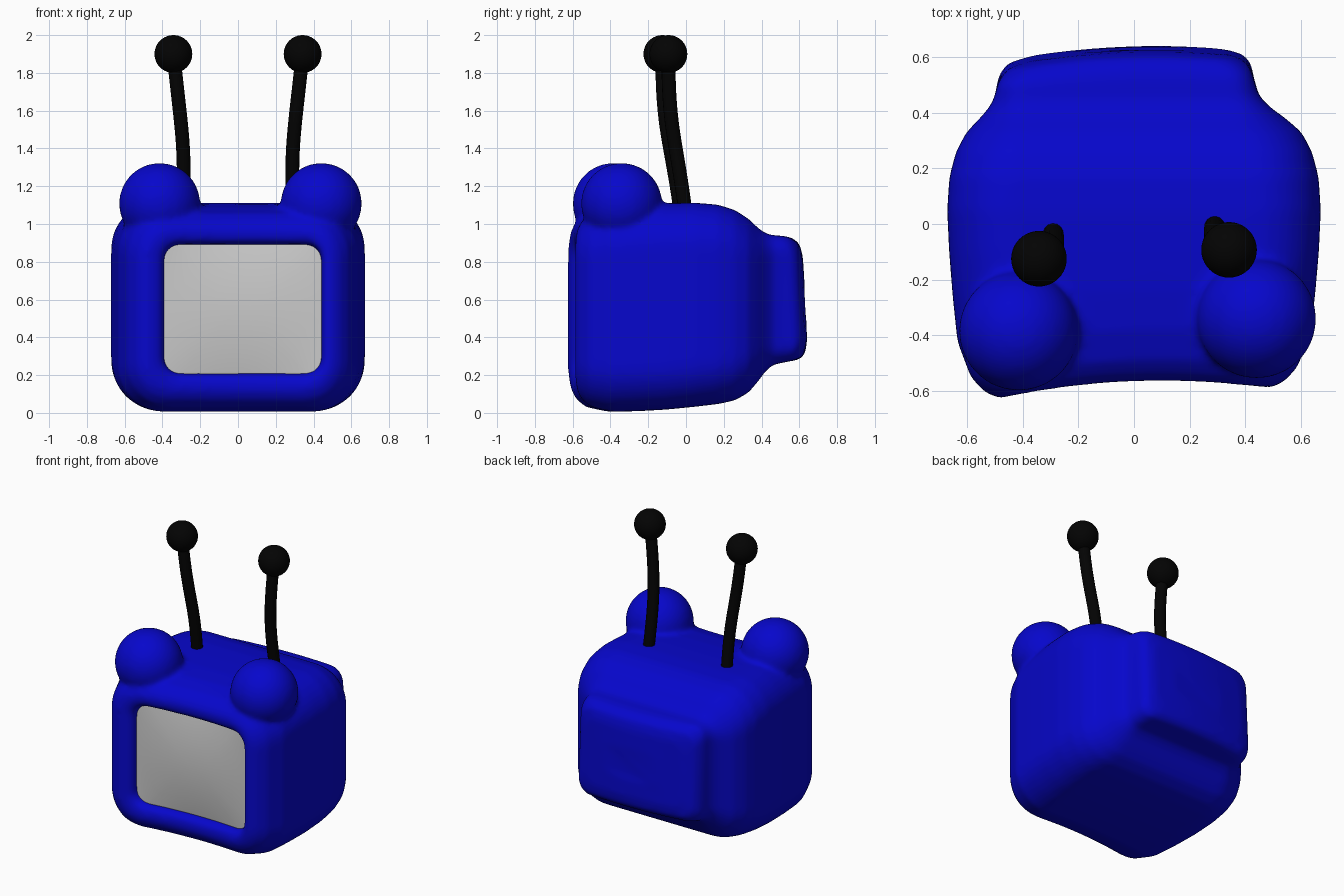
import bpy, bmesh, math

if "Cube" in bpy.data.objects:
    bpy.data.objects.remove(bpy.data.objects["Cube"])


def material(name, rgb):
    m = bpy.data.materials.new(name)
    m.diffuse_color = (*rgb, 1)
    m.use_nodes = True
    m.node_tree.nodes["Principled BSDF"].inputs["Base Color"].default_value = m.diffuse_color
    return m


BLUE = material("blue", (0.002, 0.002, 0.6))
BLACK = material("black", (0.001, 0.001, 0.001))


def warp(x, y, z):
    """Bow the front inward, bow and lean the back face."""
    if y < 0:
        xc = max(-0.48, min(0.48, x))
        y -= 0.185 * (xc - 0.1) ** 2 * min(1, max(0, (-y - 0.1) / 0.4))
    if y > 0.5:
        y += (0.02 - 0.17 * (x - 0.08) ** 2 - 0.05 * (z - 0.6)) * min(1, (y - 0.5) / 0.06)
    return x, y, z


def ring(bm, y, cx, hw, z0, z1, r, n=8, m=8):
    """Rounded rectangle of vertices in the xz plane."""
    cz, hh = (z0 + z1) / 2, (z1 - z0) / 2
    r = min(r, hw, hh)
    arcs = []
    for k, (sx, sz) in enumerate([(1, 1), (-1, 1), (-1, -1), (1, -1)]):
        arcs.append([(cx + sx * (hw - r) + r * math.cos((k + i / n) * math.pi / 2),
                      cz + sz * (hh - r) + r * math.sin((k + i / n) * math.pi / 2))
                     for i in range(n + 1)])
    pts = []
    for k, arc in enumerate(arcs):
        pts += arc
        a, b = arc[-1], arcs[(k + 1) % 4][0]
        pts += [(a[0] + (b[0] - a[0]) * i / m, a[1] + (b[1] - a[1]) * i / m)
                for i in range(1, m)]
    return [bm.verts.new(warp(x, y, z)) for x, z in pts]


def loft(name, rows, mat=None, shape=None):
    """Skin rounded-rectangle rings and close both ends."""
    bm = bmesh.new()
    rings = [ring(bm, *row) for row in rows]
    if shape:
        for v in bm.verts:
            v.co.y += shape(v.co.x, v.co.z)
    for a, b in zip(rings, rings[1:]):
        for i in range(len(a)):
            j = (i + 1) % len(a)
            bm.faces.new((a[i], a[j], b[j], b[i]))
    bm.faces.new(rings[0])
    bm.faces.new(rings[-1])
    bmesh.ops.recalc_face_normals(bm, faces=bm.faces)
    me = bpy.data.meshes.new(name)
    bm.to_mesh(me)
    bm.free()
    me.shade_smooth()
    ob = bpy.data.objects.new(name, me)
    bpy.context.collection.objects.link(ob)
    if mat:
        me.materials.append(mat)
    return ob


def ball(name, loc, r, mat):
    bpy.ops.mesh.primitive_uv_sphere_add(segments=40, ring_count=24, radius=r, location=loc)
    ob = bpy.context.object
    ob.name = name
    ob.data.materials.append(mat)
    bpy.ops.object.shade_smooth()
    return ob


# Casing: recess, rolled frame, body, stepped back (y, cx, half width, z0, z1, radius)
casing = loft("casing", [
    (-0.44, 0.025, 0.05, 0.50, 0.60, 0.04),
    (-0.44, 0.025, 0.415, 0.21, 0.89, 0.08),
    (-0.53, 0.025, 0.418, 0.207, 0.893, 0.085),
    (-0.555, 0.02, 0.432, 0.185, 0.91, 0.10),
    (-0.565, 0.01, 0.46, 0.15, 0.94, 0.13),
    (-0.563, 0.0, 0.492, 0.115, 0.975, 0.16),
    (-0.54, 0, 0.54, 0.07, 1.015, 0.20),
    (-0.49, 0, 0.587, 0.03, 1.055, 0.23),
    (-0.38, 0, 0.635, 0.006, 1.088, 0.24),
    (-0.24, 0, 0.652, 0.010, 1.104, 0.24),
    (-0.10, 0, 0.665, 0.018, 1.11, 0.24),
    (0.05, 0, 0.672, 0.033, 1.112, 0.24),
    (0.17, 0, 0.664, 0.047, 1.102, 0.24),
    (0.26, 0, 0.64, 0.067, 1.073, 0.23),
    (0.33, 0, 0.603, 0.107, 1.028, 0.21),
    (0.38, -0.005, 0.55, 0.165, 0.98, 0.17),
    (0.42, -0.015, 0.505, 0.22, 0.95, 0.13),
    (0.46, -0.025, 0.475, 0.255, 0.94, 0.10),
    (0.52, -0.03, 0.462, 0.27, 0.937, 0.09),
    (0.565, -0.03, 0.452, 0.282, 0.924, 0.09),
    (0.597, -0.03, 0.425, 0.315, 0.893, 0.09),
    (0.61, -0.02, 0.36, 0.38, 0.83, 0.08),
    (0.612, 0.0, 0.20, 0.50, 0.70, 0.05),
], BLUE)

# Gently bulging screen
loft("screen", [(-0.46, 0.025, 0.43, 0.197, 0.903, 0.08)] + [
    (-0.505, 0.025, 0.43 * t, 0.55 - 0.353 * t, 0.55 + 0.353 * t, 0.08 * t)
    for t in (1, 0.95, 0.85, 0.7, 0.5, 0.3, 0.1)],
    shape=lambda x, z: -0.035 * (1 - ((x - 0.025) / 0.43) ** 2) * (1 - ((z - 0.55) / 0.353) ** 2))

# Ear knobs fused into the casing; bent antennas with ball tips
for side, s, ear, base_y, tip_y in (
        ("left", -1, (-0.415, -0.385, 1.108), -0.025, -0.125),
        ("right", 1, (0.441, -0.341, 1.108), 0.0, -0.093)):
    knob = ball(side + "_ear", ear, 0.215, BLUE)
    knob.hide_render = True
    knob.hide_set(True)
    fuse = casing.modifiers.new(side + "_ear", "BOOLEAN")
    fuse.operation = "UNION"
    fuse.solver = "EXACT"
    fuse.object = knob
    ball(side + "_antenna_tip", (s * 0.342, tip_y, 1.9), 0.1, BLACK)
    cu = bpy.data.curves.new(side + "_antenna", "CURVE")
    cu.dimensions = "3D"
    cu.bevel_depth = 0.037
    cu.bevel_resolution = 5
    cu.use_fill_caps = True
    sp = cu.splines.new("NURBS")
    d = tip_y - base_y
    path = [(0.293, 0, 1.04), (0.286, 0.25, 1.22), (0.285, 0.65, 1.42),
            (0.315, 1, 1.65), (0.34, 1, 1.88)]
    sp.points.add(len(path) - 1)
    for p, (x, f, z) in zip(sp.points, path):
        p.co = (s * x, base_y + d * f, z, 1)
    sp.use_endpoint_u = True
    sp.order_u = 4
    cu.materials.append(BLACK)
    bpy.context.collection.objects.link(bpy.data.objects.new(side + "_antenna", cu))

# Remesh and smooth so ears and casing flow together
remesh = casing.modifiers.new("remesh", "REMESH")
remesh.mode = "VOXEL"
remesh.voxel_size = 0.016
remesh.use_smooth_shade = True
smooth = casing.modifiers.new("smooth", "SMOOTH")
smooth.factor = 0.5
smooth.iterations = 10
